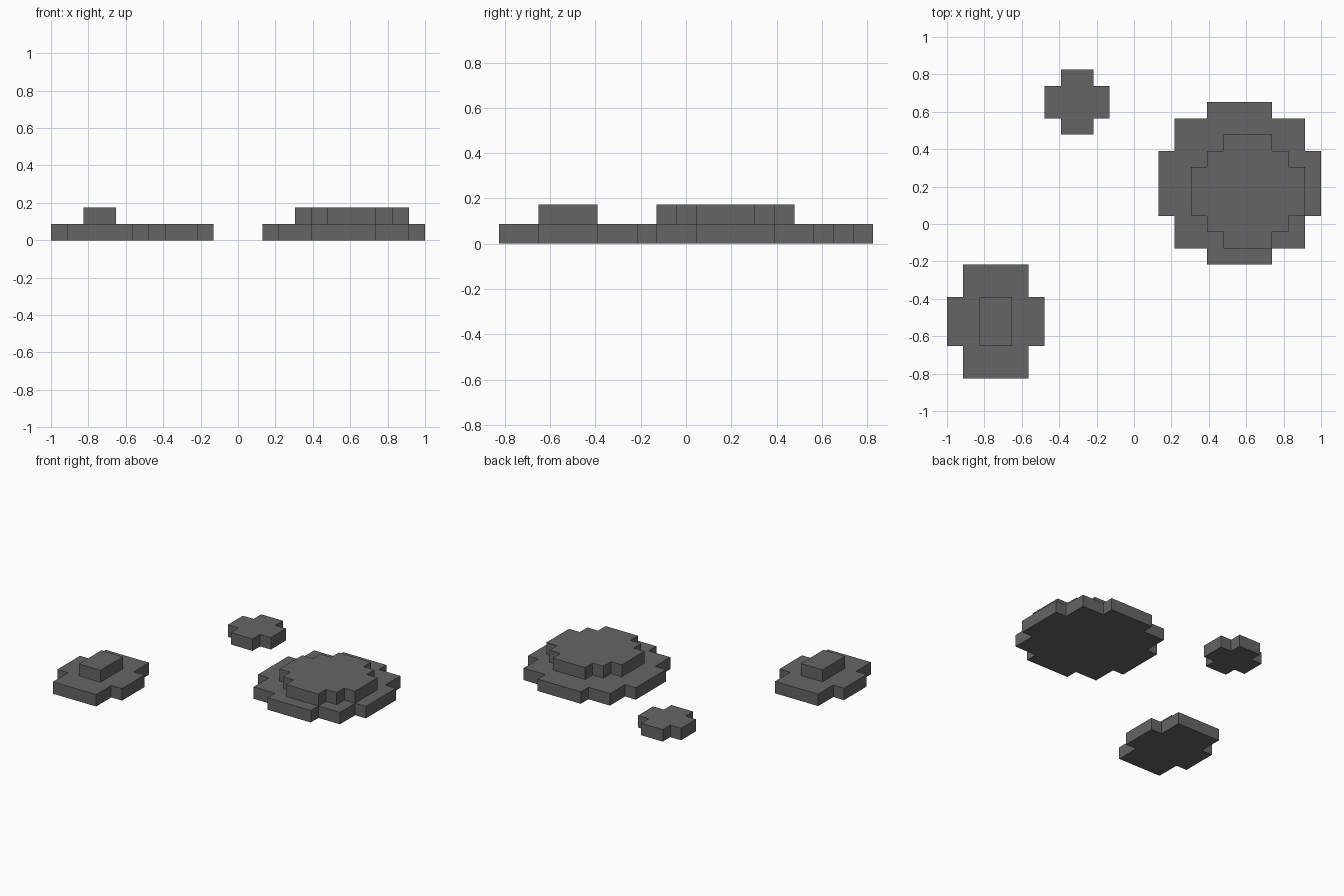
import bpy, bmesh

if "Cube" in bpy.data.objects:
    bpy.data.objects.remove(bpy.data.objects["Cube"])

U = 2 / 23            # one block of the grid
OX, OY = -1.0, -9.5 * U

stone = bpy.data.materials.new("dark grey stone")
stone.diffuse_color = (0.13, 0.13, 0.13, 1)
stone.use_nodes = True
stone.node_tree.nodes["Principled BSDF"].inputs["Base Color"].default_value = stone.diffuse_color


def stepped_outline(cx, cy, halves):
    """Counter-clockwise outline of nested rectangles, widest to tallest."""
    quad = []
    for i, (hx, hy) in enumerate(halves):
        if i:
            quad.append((hx, halves[i - 1][1]))   # inner corner
        quad.append((hx, hy))                     # outer corner
    pts = quad + [(-x, y) for x, y in reversed(quad)]
    pts += [(-x, -y) for x, y in pts]
    return [(OX + (cx + x) * U, OY + (cy + y) * U) for x, y in pts]


def rock(name, layers):
    """Stack of one-block-thick stepped slabs."""
    bm = bmesh.new()
    for level, (cx, cy, halves) in enumerate(layers):
        outline = stepped_outline(cx, cy, halves)
        low = [bm.verts.new((x, y, level * U)) for x, y in outline]
        high = [bm.verts.new((x, y, (level + 1) * U)) for x, y in outline]
        bm.faces.new(high)
        if level == 0:
            bm.faces.new(low[::-1])
        n = len(low)
        for i in range(n):
            j = (i + 1) % n
            bm.faces.new((low[i], low[j], high[j], high[i]))
    mesh = bpy.data.meshes.new(name)
    bm.to_mesh(mesh)
    bm.free()
    mesh.materials.append(stone)
    bpy.context.collection.objects.link(bpy.data.objects.new(name, mesh))


# Each layer: centre x, centre y, half sizes of its rectangles (in blocks)
rock("large_rock", [
    (18, 12, [(5, 2), (4, 4), (2, 5)]),
    (18.5, 11.5, [(3.5, 1.5), (2.5, 2.5), (1.5, 3.5)]),
])
rock("medium_rock", [
    (3, 3.5, [(3, 1.5), (2, 3.5)]),
    (3, 3.5, [(1, 1.5)]),
])
rock("small_rock", [
    (8, 17, [(2, 1), (1, 2)]),
])
